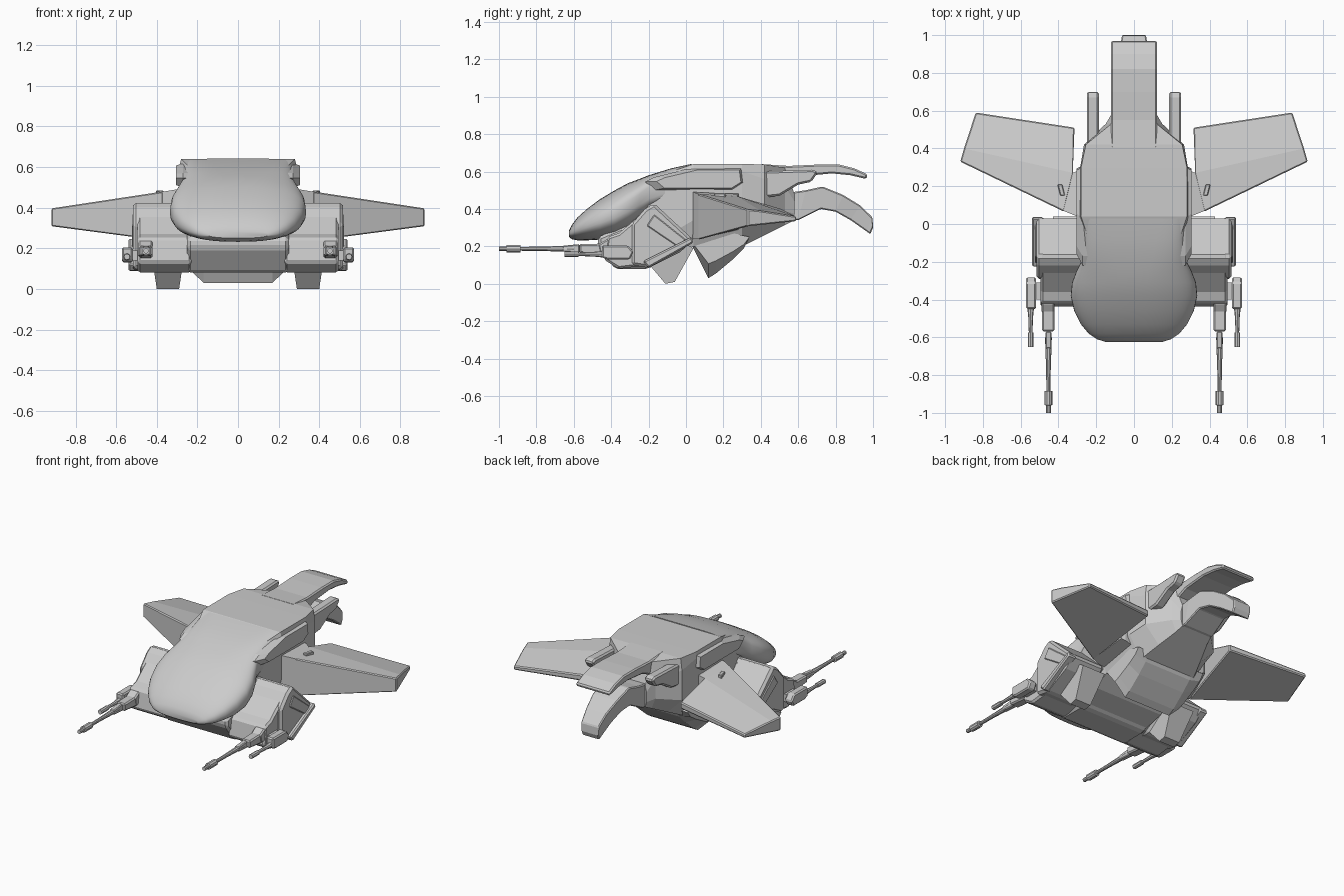
import bpy, bmesh, math


def make(name, rings, bevel=0.0, smooth=False):
    """Skin a list of equal-length rings and cap both ends."""
    bm = bmesh.new()
    vs = [[bm.verts.new(p) for p in r] for r in rings]
    n = len(rings[0])
    for a, b in zip(vs, vs[1:]):
        for i in range(n):
            bm.faces.new((a[i], a[(i + 1) % n], b[(i + 1) % n], b[i]))
    bm.faces.new(vs[0])
    bm.faces.new(vs[-1])
    bmesh.ops.recalc_face_normals(bm, faces=bm.faces)
    me = bpy.data.meshes.new(name)
    bm.to_mesh(me)
    bm.free()
    ob = bpy.data.objects.new(name, me)
    bpy.context.collection.objects.link(ob)
    if bevel:
        m = ob.modifiers.new("bevel", 'BEVEL')
        m.width, m.segments, m.limit_method = bevel, 1, 'ANGLE'
    if smooth:
        bpy.context.view_layer.objects.active = ob
        ob.select_set(True)
        bpy.ops.object.shade_smooth_by_angle(angle=math.radians(35))
        ob.select_set(False)
    return ob


def pair(name, rings, bevel=0.0):
    """Build a part on the right and its mirror on the left."""
    for side, s in (("right", 1), ("left", -1)):
        make(name + "_" + side, [[(s * x, y, z) for x, y, z in r] for r in rings], bevel)


def prism(profile, x0, x1):
    """Side (y, z) profile extruded across x."""
    return [[(x, y, z) for y, z in profile] for x in (x0, x1)]


def box(x0, x1, y0, y1, z0, z1):
    return prism([(y0, z0), (y1, z0), (y1, z1), (y0, z1)], x0, x1)


def tube(x, z, stations, n=10):
    """Turned barrel along y from (y, radius) stations."""
    return [[(x + r * math.cos(2 * math.pi * i / n), y, z + r * math.sin(2 * math.pi * i / n))
             for i in range(n)] for y, r in stations]


def hull_ring(y, wt, zt, wm, zm, wb, zb):
    half = [(wb, zb), (wm, zb + 0.35 * (zm - zb)), (wm, zm), (wt, zt)]
    return [(x, y, z) for x, z in half] + [(-x, y, z) for x, z in reversed(half)]


# Main hull, tapering to the tail roots
make("main_hull", [hull_ring(*s) for s in (
    (-0.30, .20, .42, .24, .35, .24, .10), (-0.20, .22, .56, .26, .50, .24, .09),
    (-0.05, .25, .61, .28, .56, .25, .14), (0.04, .28, .64, .29, .60, .25, .20),
    (0.30, .28, .64, .285, .60, .20, .20), (0.42, .255, .638, .265, .56, .16, .26),
    (0.53, .12, .62, .15, .52, .12, .315), (0.58, .11, .48, .12, .44, .11, .34))])

# Chin block under the canopy
make("chin", prism([(-.47, .25), (-.47, .20), (-.38, .08), (-.20, .08), (-.14, .12), (-.14, .35), (-.35, .30)],
                   -.25, .25), 0.015)

# Rounded cockpit canopy
def canopy_ring(y, w, zb, zt, e, n=48):
    ring = []
    for i in range(n):
        a = 2 * math.pi * i / n
        c, s = math.cos(a), math.sin(a)
        ring.append((w * math.copysign(abs(c) ** (2 / e), c), y,
                     (zb + zt) / 2 + (zt - zb) / 2 * math.copysign(abs(s) ** (2 / e), s)))
    return ring


make("canopy", [canopy_ring(*s) for s in (
    (-0.625, .15, .25, .285, 2.4), (-0.61, .195, .238, .315, 2.4), (-0.58, .24, .232, .355, 2.4),
    (-0.53, .282, .232, .40, 2.4), (-0.46, .317, .236, .452, 2.5), (-0.38, .335, .255, .50, 2.6),
    (-0.31, .328, .29, .538, 2.7), (-0.25, .305, .34, .56, 3), (-0.20, .28, .39, .58, 3.8),
    (-0.08, .27, .45, .617, 5), (0.03, .275, .48, .641, 7))], smooth=True)

# Shoulder fairings along the roof edges
fairing = [(-.22, .545), (-.17, .50), (.25, .50), (.31, .54), (.30, .62), (.03, .62), (-.17, .57)]
pair("shoulder_fairing", [
    [(.22, y, z) for y, z in fairing], [(.272, y, z) for y, z in fairing],
    [(.305, y * .85 + .03, .555 + (z - .555) * .8) for y, z in fairing]])

# Wedge keel below the rear hull
keel = [(.03, .21), (.12, .03), (.16, .055), (.25, .13), (.31, .19), (.34, .25), (.2, .3)]
side = [(y, z + .35 * (.25 - z)) for y, z in keel]
make("keel", [[(x, y, z) for y, z in p] for x, p in ((-.25, side), (-.17, keel), (.17, keel), (.25, side))])

# Side pods with sloped plates and landing skids
pod = [(-.17, .43), (.035, .235), (-.20, .10), (-.36, .08), (-.44, .13), (-.42, .25), (-.36, .27)]
pair("side_pod", prism(pod, .23, .495), 0.012)
plate = [(-.17, .43), (.04, .235), (-.03, .17), (-.20, .085), (-.29, .10), (-.29, .32), (-.22, .40)]
pair("pod_plate", prism(plate, .26, .517), 0.015)
pair("pod_inset", prism([(-.17, .37), (.0, .235), (-.04, .195), (-.21, .31)], .50, .523), 0.005)
pair("pod_lower_rail", prism([(-.23, .12), (-.20, .085), (.04, .22), (.03, .25)], .48, .54), 0.008)
skid = [(-.22, .13), (-.11, .0), (-.06, .01), (.04, .19), (-.08, .26)]
pair("landing_skid", [[(x + (z - .1) * k, y, z) for y, z in skid] for x, k in ((.275, -.15), (.415, .15))])

# Long cannons
pair("cannon_mount", prism([(-.46, .16), (-.29, .14), (-.28, .22), (-.42, .24), (-.47, .21)], .42, .49), 0.008)
body = [(-.57, .165), (-.42, .15), (-.42, .215), (-.57, .212)]
nose = [(-.66, .172), (-.57, .165), (-.57, .212), (-.66, .203)]
pair("cannon_body", prism(body, .422, .486), 0.008)
pair("cannon_taper", prism(nose, .437, .469), 0.005)
pair("cannon_barrel", tube(.453, .187, ((-1.0, .013), (-.96, .013), (-.959, .021), (-.885, .021), (-.884, .011),
                                        (-.78, .012), (-.60, .018))))

# Short outer guns
pair("outer_gun_body", prism([(-.45, .14), (-.42, .13), (-.30, .13), (-.28, .17), (-.31, .205), (-.45, .205)],
                             .518, .571), 0.008)
pair("outer_gun_barrel", tube(.547, .158, ((-.65, .015), (-.575, .015), (-.574, .010), (-.50, .012), (-.44, .018)), 8))
pair("outer_gun_arm", box(.48, .53, -.40, -.31, .14, .19))

# Swept wings: thick leading edge thinning to the rear
root = [(.37, .065, .235), (.37, .065, .48), (.32, .27, .47), (.315, .51, .40), (.315, .51, .36)]
tip = [(.92, .33, .308), (.92, .33, .397), (.90, .40, .39), (.838, .59, .36), (.838, .59, .335)]
pair("wing", [root, tip], 0.006)
pair("wing_root", [
    [(.22, .03, .24), (.22, .03, .49), (.22, .28, .49), (.22, .28, .28)],
    [(.30, .04, .24), (.30, .04, .49), (.30, .28, .48), (.30, .28, .30)],
    [(.375, .07, .24), (.375, .07, .478), (.325, .27, .468), (.325, .27, .31)]])
pair("wing_light", [[(x + .015 * t, .15 + .06 * t, z) for x, t in ((.365, 0), (.39, 0), (.39, 1), (.365, 1))]
                    for z in (.44, .485)], 0.004)

# Upper tail sheet
upper = [(.40, .64), (.55, .63), (.70, .637), (.82, .637), (.90, .617), (.97, .585),
         (.965, .56), (.88, .58), (.78, .59), (.62, .575), (.45, .50)]
make("upper_tail", prism(upper, -.122, .122), 0.008)

# Lower tail: drooping hook, narrowing to the rear
hook = [((.50, .48), (.50, .34), .11), ((.64, .50), (.60, .34), .11), ((.73, .52), (.72, .40), .10),
        ((.84, .475), (.80, .385), .09), ((.93, .42), (.88, .34), .075), ((.997, .355), (.965, .28), .064),
        ((1.0, .30), (.985, .265), .062)]
make("lower_tail", [[(-w, *a), (w, *a), (w, *b), (-w, *b)] for a, b, w in hook], 0.006)

# Exhaust booms beside the tail
boom = [(.40, .60), (.68, .61), (.705, .595), (.67, .545), (.60, .53), (.50, .47), (.40, .46)]
pair("exhaust_boom", prism(boom, .185, .25), 0.01)
